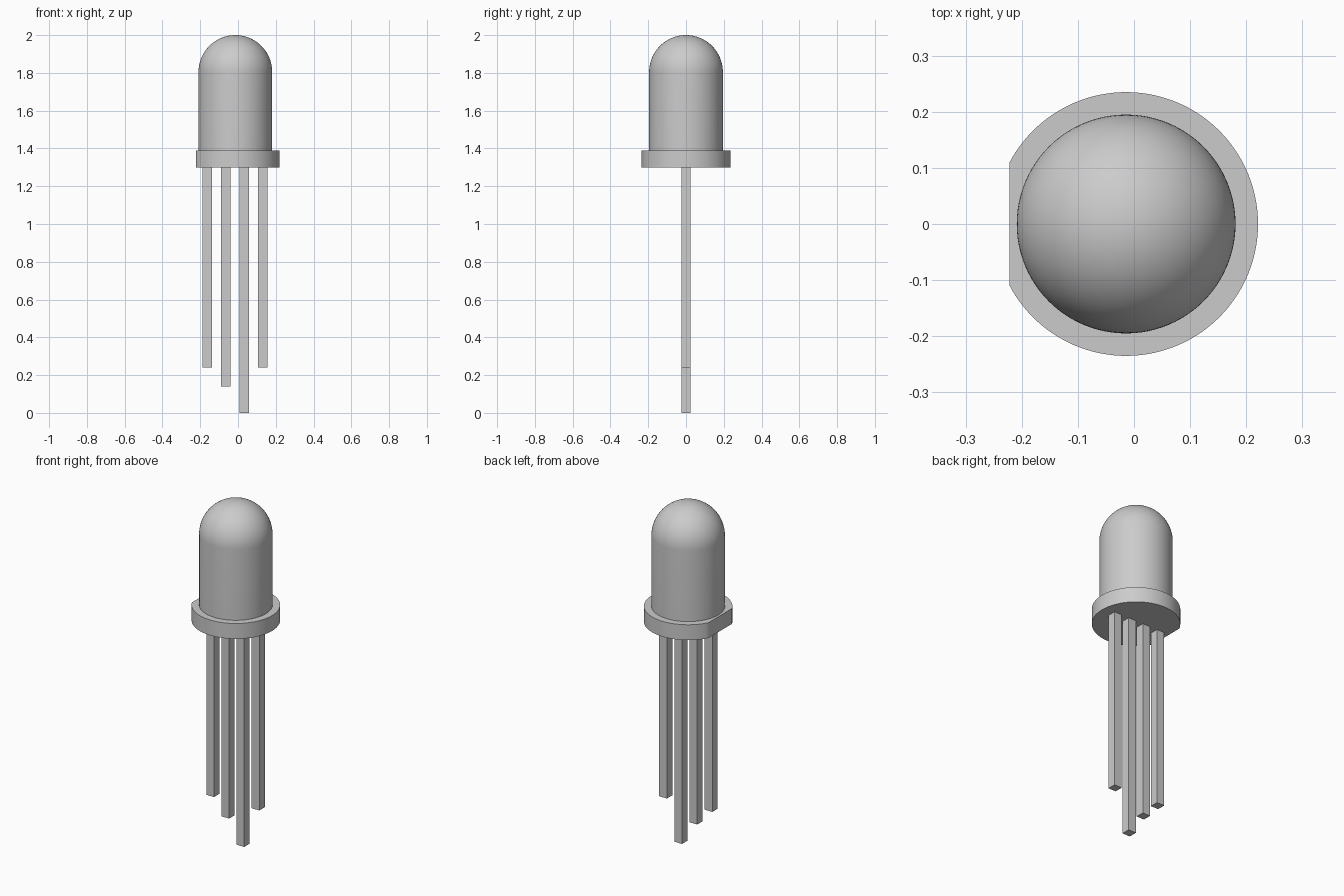
import bpy, bmesh
from math import sin, cos, pi, acos, radians
from mathutils import Vector

if "Cube" in bpy.data.objects:
    bpy.data.objects.remove(bpy.data.objects["Cube"])

CX = -0.014          # axis of the round parts
LENS_R, FLANGE_R = 0.195, 0.235
FLANGE_Z0, FLANGE_Z1 = 1.30, 1.39
FLAT_X = -0.222      # flat on the flange


def finish(name, bm, smooth=True):
    bmesh.ops.recalc_face_normals(bm, faces=bm.faces)
    mesh = bpy.data.meshes.new(name)
    bm.to_mesh(mesh)
    bm.free()
    obj = bpy.data.objects.new(name, mesh)
    bpy.context.collection.objects.link(obj)
    if smooth:
        bpy.ops.object.select_all(action='DESELECT')
        obj.select_set(True)
        bpy.context.view_layer.objects.active = obj
        bpy.ops.object.shade_smooth_by_angle(angle=radians(30))
    return obj


# Lens: straight wall and hemispherical dome, revolved about its axis
bm = bmesh.new()
dome_z = 2.0 - LENS_R
profile = [(0, FLANGE_Z1 - 0.005), (LENS_R, FLANGE_Z1 - 0.005)]
profile += [(LENS_R * cos(i * pi / 48), dome_z + LENS_R * sin(i * pi / 48)) for i in range(24)]
profile += [(0, 2.0)]
verts = [bm.verts.new((CX + r, 0, z)) for r, z in profile]
edges = [bm.edges.new(pair) for pair in zip(verts, verts[1:])]
bmesh.ops.spin(bm, geom=verts + edges, cent=(CX, 0, 0), axis=(0, 0, 1),
               angle=2 * pi, steps=96)
bmesh.ops.remove_doubles(bm, verts=bm.verts, dist=1e-5)
finish("lens", bm)

# Flange: disc with one flat side, extruded upward
bm = bmesh.new()
half = acos((FLAT_X - CX) / FLANGE_R)
angles = [-half + 2 * half * i / 96 for i in range(97)]
face = bm.faces.new([bm.verts.new((CX + FLANGE_R * cos(a), FLANGE_R * sin(a), FLANGE_Z0))
                     for a in angles])
top = bmesh.ops.extrude_face_region(bm, geom=[face], use_keep_orig=True)["geom"]
bmesh.ops.translate(bm, vec=(0, 0, FLANGE_Z1 - FLANGE_Z0),
                    verts=[g for g in top if isinstance(g, bmesh.types.BMVert)])
finish("flange", bm)

# Legs: four square pins of differing length
LEG_W, LEG_TOP = 0.05, FLANGE_Z0 + 0.005
for i, bottom in enumerate((0.24, 0.14, 0.0, 0.24)):
    bm = bmesh.new()
    bmesh.ops.create_cube(bm, size=1)
    bmesh.ops.scale(bm, vec=(LEG_W, LEG_W, LEG_TOP - bottom), verts=bm.verts)
    bmesh.ops.translate(bm, vec=Vector((-0.163 + 0.098 * i, 0, (LEG_TOP + bottom) / 2)),
                        verts=bm.verts)
    finish(f"leg_{i + 1}", bm, smooth=False)
